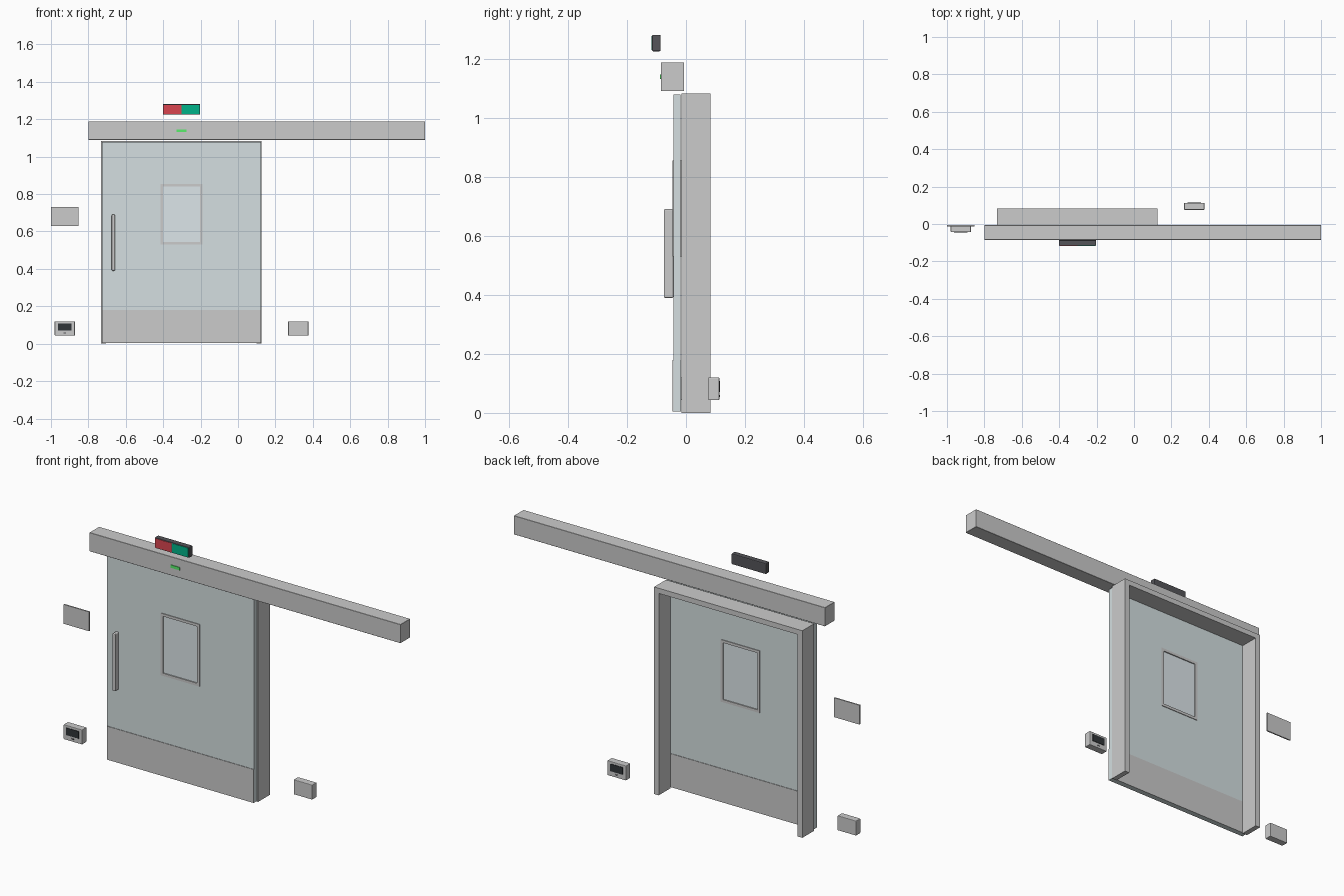
import bpy, bmesh

if "Cube" in bpy.data.objects:
    bpy.data.objects.remove(bpy.data.objects["Cube"])

CX = -0.3025  # door centre line


def material(name, col):
    m = bpy.data.materials.new(name)
    m.diffuse_color = (*col, 1)
    m.use_nodes = True
    m.node_tree.nodes["Principled BSDF"].inputs["Base Color"].default_value = m.diffuse_color
    return m


TINT = material("pale_door_panel", (0.66, 0.74, 0.75))
GLASS = material("glass", (0.72, 0.79, 0.82))
DARK = material("dark_casing", (0.09, 0.09, 0.10))
SCREEN = material("screen", (0.03, 0.035, 0.04))
RED = material("red_lamp", (0.70, 0.06, 0.08))
GREEN = material("green_lamp", (0.0, 0.45, 0.25))
LED = material("led_green", (0.10, 0.85, 0.15))


def finish(name, bm, mat=None, bevel=0.0, segments=2):
    bmesh.ops.recalc_face_normals(bm, faces=bm.faces)
    me = bpy.data.meshes.new(name)
    bm.to_mesh(me)
    bm.free()
    ob = bpy.data.objects.new(name, me)
    bpy.context.collection.objects.link(ob)
    if mat:
        me.materials.append(mat)
    if bevel:
        mod = ob.modifiers.new("bevel", "BEVEL")
        mod.width, mod.segments = bevel, segments
    return ob


def box(name, x, y, z, mat=None, bevel=0.0, segments=2):
    bm = bmesh.new()
    bmesh.ops.create_cube(bm, size=1)
    for v in bm.verts:
        for i, (lo, hi) in enumerate((x, y, z)):
            v.co[i] = lo if v.co[i] < 0 else hi
    return finish(name, bm, mat, bevel, segments)


def extruded(name, loops, y, mat=None):
    """Extrude an xz outline, or the ring between two outlines, through y."""
    bm = bmesh.new()
    front, closed = loops
    verts = [bm.verts.new((px, y[0], pz)) for px, pz in front]
    if closed:
        inner = [bm.verts.new((px, y[0], pz)) for px, pz in closed]
        n = len(verts)
        faces = [bm.faces.new((verts[i], verts[(i + 1) % n],
                               inner[(i + 1) % n], inner[i])) for i in range(n)]
    else:
        faces = [bm.faces.new(verts)]
    ext = bmesh.ops.extrude_face_region(bm, geom=faces, use_keep_orig=True)
    moved = [g for g in ext["geom"] if isinstance(g, bmesh.types.BMVert)]
    bmesh.ops.translate(bm, verts=moved, vec=(0, y[1] - y[0], 0))
    return finish(name, bm, mat)


def rect(x0, x1, z0, z1):
    return [(x0, z0), (x1, z0), (x1, z1), (x0, z1)]


# Three-sided door frame
L, R, T, W = CX - 0.429, CX + 0.429, 1.083, 0.027
extruded("door_frame", ([(L, 0), (L, T), (R, T), (R, 0), (R - W, 0),
                         (R - W, T - W), (L + W, T - W), (L + W, 0)], None),
         (-0.015, 0.083))

# Sliding leaf with a hole for the window
DL, DR = CX - 0.425, CX + 0.425
WX0, WX1, WZ0, WZ1 = CX - 0.113, CX + 0.113, 0.53, 0.855
B = 0.014
hole = rect(WX0 + B, WX1 - B, WZ0 + B, WZ1 - B)
extruded("door_leaf", (rect(DL, DR, 0.005, 1.078), hole), (-0.043, -0.019), TINT)
extruded("window_frame", (rect(WX0, WX1, WZ0, WZ1), hole), (-0.0465, -0.0155))
box("window_glass", (WX0 + B, WX1 - B), (-0.041, -0.021), (WZ0 + B, WZ1 - B), GLASS)

# Kick plates on both faces
for side, y in (("front", (-0.0455, -0.043)), ("back", (-0.019, -0.0165))):
    box("kick_plate_" + side, (DL, DR), y, (0.005, 0.18))

# Pull handle
box("pull_handle", (-0.675, -0.658), (-0.075, -0.043), (0.39, 0.69), None, 0.004, 3)

# Overhead track cover and status light
box("track_cover", (-0.8, 1.0), (-0.085, -0.006), (1.09, 1.188), None, 0.001, 1)
box("status_light", (-0.328, -0.276), (-0.088, -0.085), (1.131, 1.146), LED)

# Two-colour sign lamp above the track
box("sign_casing", (-0.402, -0.202), (-0.115, -0.086), (1.225, 1.281), DARK, 0.004)
box("sign_red_panel", (-0.398, -0.303), (-0.117, -0.113), (1.229, 1.277), RED)
box("sign_green_panel", (-0.301, -0.206), (-0.117, -0.113), (1.229, 1.277), GREEN)

# Wall plaque
box("wall_plaque", (-1.0, -0.853), (-0.013, -0.006), (0.63, 0.731))


# Touchless switches: one faces front, the other faces back
def switch(name, x0, back, out):
    def span(a, b):
        return tuple(sorted((back + out * a, back + out * b)))
    x1 = x0 + 0.108
    box(name + "_body", (x0, x1), span(0, 0.037), (0.043, 0.12), None, 0.003)
    box(name + "_sensor", (x0 + 0.018, x1 - 0.018), span(0.035, 0.0395),
        (0.07, 0.108), SCREEN)
    box(name + "_button", (x0 + 0.048, x1 - 0.048), span(0.035, 0.0385),
        (0.054, 0.061), DARK)


switch("front_switch", -0.98, -0.006, -1)
switch("back_switch", 0.268, 0.076, 1)
